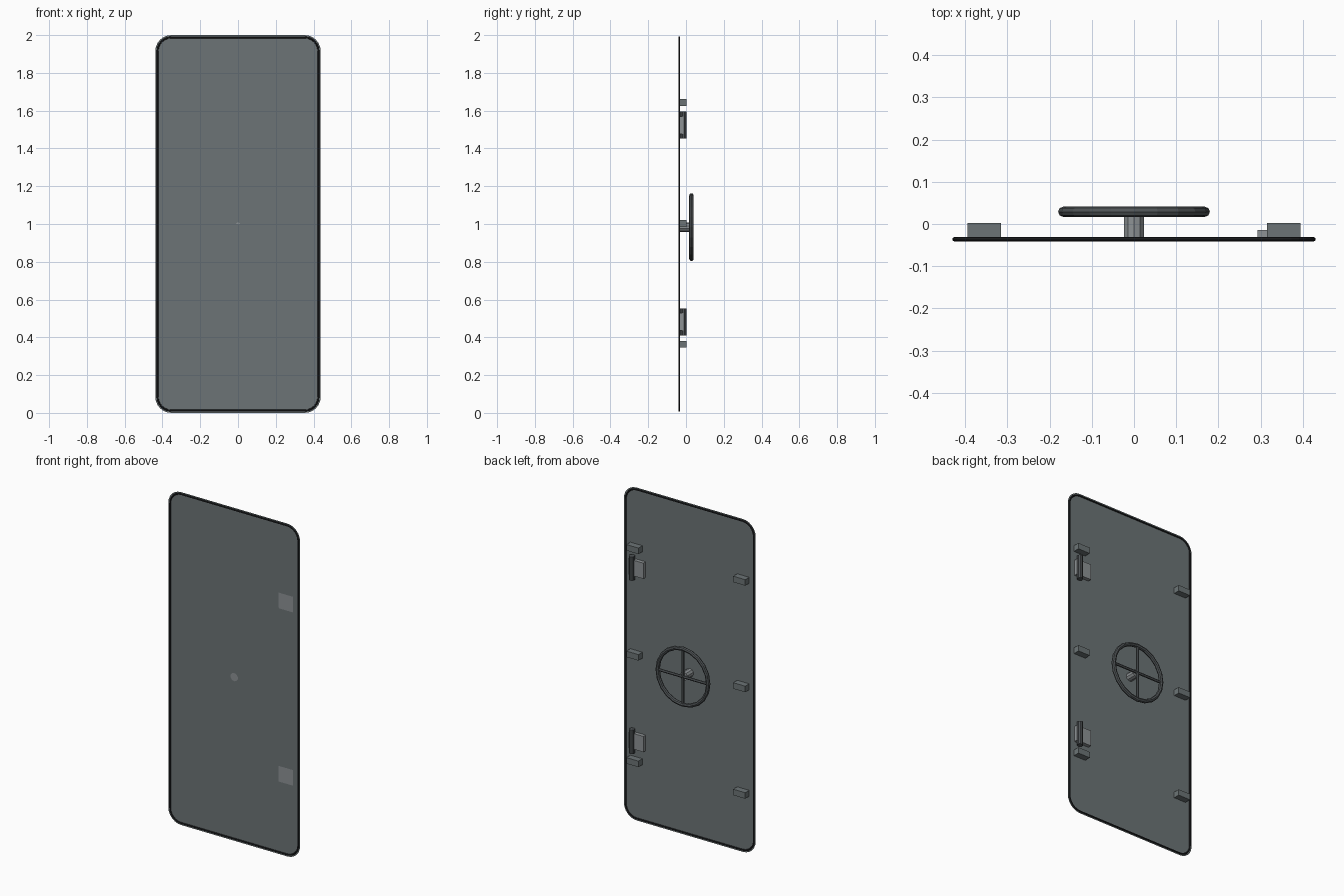
import bpy, bmesh
from math import pi, cos, sin

if "Cube" in bpy.data.objects:
    bpy.data.objects.remove(bpy.data.objects["Cube"])

PLATE_Y = -0.036


def mat(name, r, g, b):
    m = bpy.data.materials.new(name)
    m.diffuse_color = (r, g, b, 1)
    m.use_nodes = True
    m.node_tree.nodes["Principled BSDF"].inputs["Base Color"].default_value = m.diffuse_color
    return m


PAINT = mat("painted_steel", 0.15, 0.175, 0.18)
RUBBER = mat("rubber", 0.015, 0.016, 0.018)
DARK = mat("dark_steel", 0.08, 0.09, 0.095)
STEEL = mat("bare_steel", 0.27, 0.29, 0.30)


def finish(name, bm, material, smooth=False):
    bmesh.ops.recalc_face_normals(bm, faces=bm.faces[:])
    me = bpy.data.meshes.new(name)
    bm.to_mesh(me)
    bm.free()
    ob = bpy.data.objects.new(name, me)
    bpy.context.collection.objects.link(ob)
    me.materials.append(material)
    for p in me.polygons:
        p.use_smooth = smooth
    return ob


def rounded_rect(hw, hh, r, steps=6):
    # outline in the xz plane, centred on z = 1, with outward directions
    pts = []
    for k, (sx, sz) in enumerate([(1, 1), (-1, 1), (-1, -1), (1, -1)]):
        for i in range(steps + 1):
            a = (k + i / steps) * pi / 2
            pts.append((sx * (hw - r) + r * cos(a), 1 + sz * (hh - r) + r * sin(a), cos(a), sin(a)))
    return pts


def skin_rings(bm, rings):
    # join a closed sequence of closed rings with quads
    n, m = len(rings), len(rings[0])
    for i in range(n):
        a, b = rings[i], rings[(i + 1) % n]
        for j in range(m):
            k = (j + 1) % m
            bm.faces.new((a[j], a[k], b[k], b[j]))


def box(name, x0, x1, y0, y1, z0, z1, material):
    bm = bmesh.new()
    bmesh.ops.create_cube(bm, size=1)
    for v in bm.verts:
        v.co = ((x0 + x1) / 2 + v.co.x * (x1 - x0),
                (y0 + y1) / 2 + v.co.y * (y1 - y0),
                (z0 + z1) / 2 + v.co.z * (z1 - z0))
    return finish(name, bm, material)


def cylinder(name, centre, r, depth, sides, rot, material):
    bm = bmesh.new()
    bmesh.ops.create_cone(bm, cap_ends=True, segments=sides, radius1=r, radius2=r, depth=depth)
    ob = finish(name, bm, material)
    ob.location, ob.rotation_euler = centre, rot
    return ob


# door panel: thin rounded sheet
bm = bmesh.new()
bm.faces.new([bm.verts.new((x, PLATE_Y, z)) for x, z, _, _ in rounded_rect(0.438, 1.0, 0.085)])
finish("door_panel", bm, PAINT)

# rubber seal: tube following the edge
bm = bmesh.new()
rings = []
for x, z, nx, nz in rounded_rect(0.426, 0.988, 0.073):
    ring = []
    for j in range(8):
        a = j * pi / 4
        o = 0.005 * cos(a)
        ring.append(bm.verts.new((x + nx * o, PLATE_Y + 0.005 * sin(a), z + nz * o)))
    rings.append(ring)
skin_rings(bm, rings)
finish("edge_seal", bm, RUBBER)

# locking dogs along both sides
for side in (-1, 1):
    for z in (0.363, 1.003, 1.643):
        x0, x1 = sorted((side * 0.315, side * 0.395))
        box("locking_dog", x0, x1, PLATE_Y, 0.002, z - 0.018, z + 0.018, PAINT)

# hinges
for z in (0.482, 1.523):
    box("hinge_leaf", 0.293, 0.392, PLATE_Y, -0.014, z - 0.047, z + 0.047, STEEL)
    cylinder("hinge_barrel", (0.37, -0.014, z), 0.017, 0.143, 10, (0, 0, 0), DARK)

# handwheel
WZ, WY, R, T = 0.983, 0.029, 0.168, 0.012
bm = bmesh.new()
rings = []
for i in range(20):
    a = i * pi / 10
    ring = []
    for j in range(8):
        b = j * pi / 4
        d = R + T * cos(b)
        ring.append(bm.verts.new((d * cos(a), WY + T * sin(b), WZ + d * sin(a))))
    rings.append(ring)
skin_rings(bm, rings)
finish("wheel_rim", bm, DARK)
cylinder("wheel_spoke_upright", (0, WY, WZ), 0.008, 2 * R, 6, (0, 0, 0), DARK)
cylinder("wheel_spoke_cross", (0, WY, WZ), 0.008, 2 * R, 6, (0, pi / 2, 0), DARK)
cylinder("wheel_shaft", (0, -0.007, WZ), 0.025, 0.058, 10, (pi / 2, 0, 0), STEEL)
